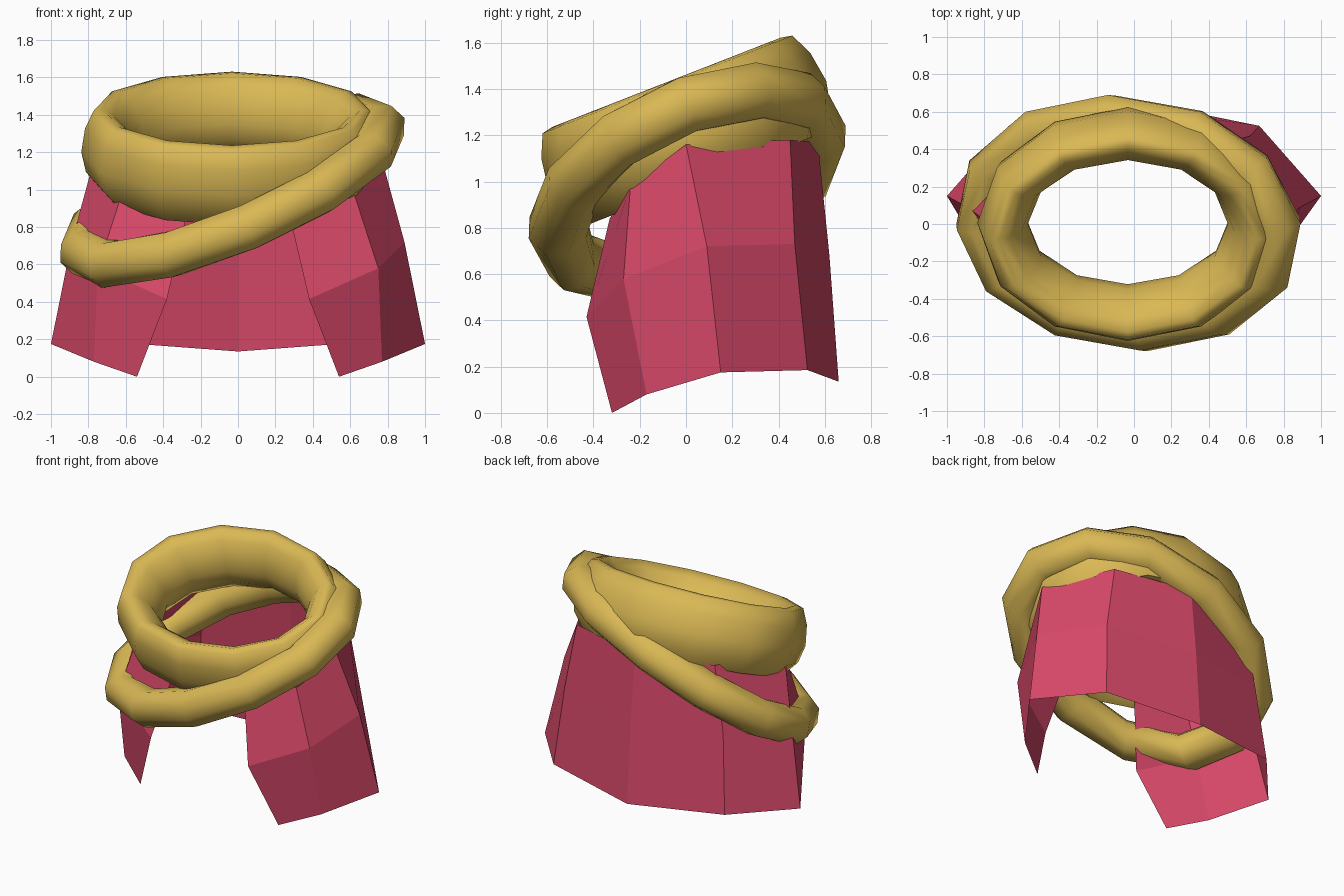
import bpy, bmesh, math
from mathutils import Vector

if "Cube" in bpy.data.objects:
    bpy.data.objects.remove(bpy.data.objects["Cube"])


def material(name, color):
    m = bpy.data.materials.new(name)
    m.diffuse_color = color
    m.use_nodes = True
    m.node_tree.nodes["Principled BSDF"].inputs["Base Color"].default_value = m.diffuse_color
    return m


gold = material("gold_cloth", (0.70, 0.48, 0.09, 1))
red = material("rose_cloth", (0.68, 0.065, 0.14, 1))


def skin(name, rows, mat, close_u, close_v):
    """Quad surface through rows of points, optionally closed either way."""
    bm = bmesh.new()
    grid = [[bm.verts.new(p) for p in row] for row in rows]
    n, k = len(grid), len(grid[0])
    for i in range(n if close_u else n - 1):
        for j in range(k if close_v else k - 1):
            a, b = grid[i], grid[(i + 1) % n]
            bm.faces.new((a[j], b[j], b[(j + 1) % k], a[(j + 1) % k]))
    bmesh.ops.recalc_face_normals(bm, faces=bm.faces)
    me = bpy.data.meshes.new(name)
    bm.to_mesh(me)
    bm.free()
    me.materials.append(mat)
    ob = bpy.data.objects.new(name, me)
    bpy.context.collection.objects.link(ob)
    return ob


def smooth(ob, degrees):
    bpy.ops.object.select_all(action='DESELECT')
    ob.select_set(True)
    bpy.context.view_layer.objects.active = ob
    bpy.ops.object.shade_smooth_by_angle(angle=math.radians(degrees))


# Upper collar: oval band tilted forward; profile = (radius in depth, height)
profile = [(0.58, 0.0), (0.625, -0.10), (0.645, -0.235), (0.62, -0.35),
           (0.55, -0.44), (0.45, -0.42), (0.385, -0.32), (0.375, -0.22),
           (0.41, -0.11), (0.47, -0.03), (0.53, 0.01)]
centre = Vector((-0.033, -0.08, 1.42))
along, up = Vector((0, 0.931, 0.364)), Vector((0, -0.364, 0.931))
rows = []
for i in range(12):
    t = math.tau * i / 12
    rows.append([centre + Vector(((r + 0.16) * math.sin(t), 0, 0))
                 + along * r * math.cos(t) + up * h for r, h in profile])
smooth(skin("upper_collar", rows, gold, True, True), 60)

# Lower wrap: slanted rounded loop following its outer outline
outline = [(-0.14, 0.69), (0.35, 0.60), (0.71, 0.35), (0.89, 0.0),
           (0.82, -0.34), (0.51, -0.59), (0.07, -0.68), (-0.41, -0.59),
           (-0.79, -0.34), (-0.95, 0.0), (-0.88, 0.34), (-0.58, 0.60)]
normal = Vector((-0.42, -0.42, 1)).normalized()
rows = []
for x, y in outline:
    p = Vector((x, y, 1.01 + 0.42 * (x + y)))
    out = (p - Vector((0, 0, 1.01))).normalized()
    rows.append([p - out * 0.135 * (1 - math.cos(a)) + normal * 0.13 * math.sin(a)
                 for a in (math.tau * s / 8 for s in range(8))])
smooth(skin("lower_wrap", rows, gold, True, True), 60)

# Cape: open-fronted flat-panelled sheet, right half mirrored to the left
half = [
    [(0.54, -0.32, 0.0), (0.77, -0.17, 0.08), (1.0, 0.15, 0.175),
     (0.67, 0.525, 0.185), (0, 0.66, 0.135)],
    [(0.38, -0.43, 0.415), (0.75, -0.27, 0.58), (0.89, 0.09, 0.72),
     (0.62, 0.47, 0.73), (0, 0.62, 0.68)],
    [(0.28, -0.33, 0.84), (0.62, -0.24, 0.98), (0.77, 0.0, 1.16),
     (0.54, 0.45, 1.18), (0, 0.57, 1.17)],
]
rows = [r + [(-x, y, z) for x, y, z in reversed(r[:-1])] for r in half]
skin("cape", rows, red, False, False)
